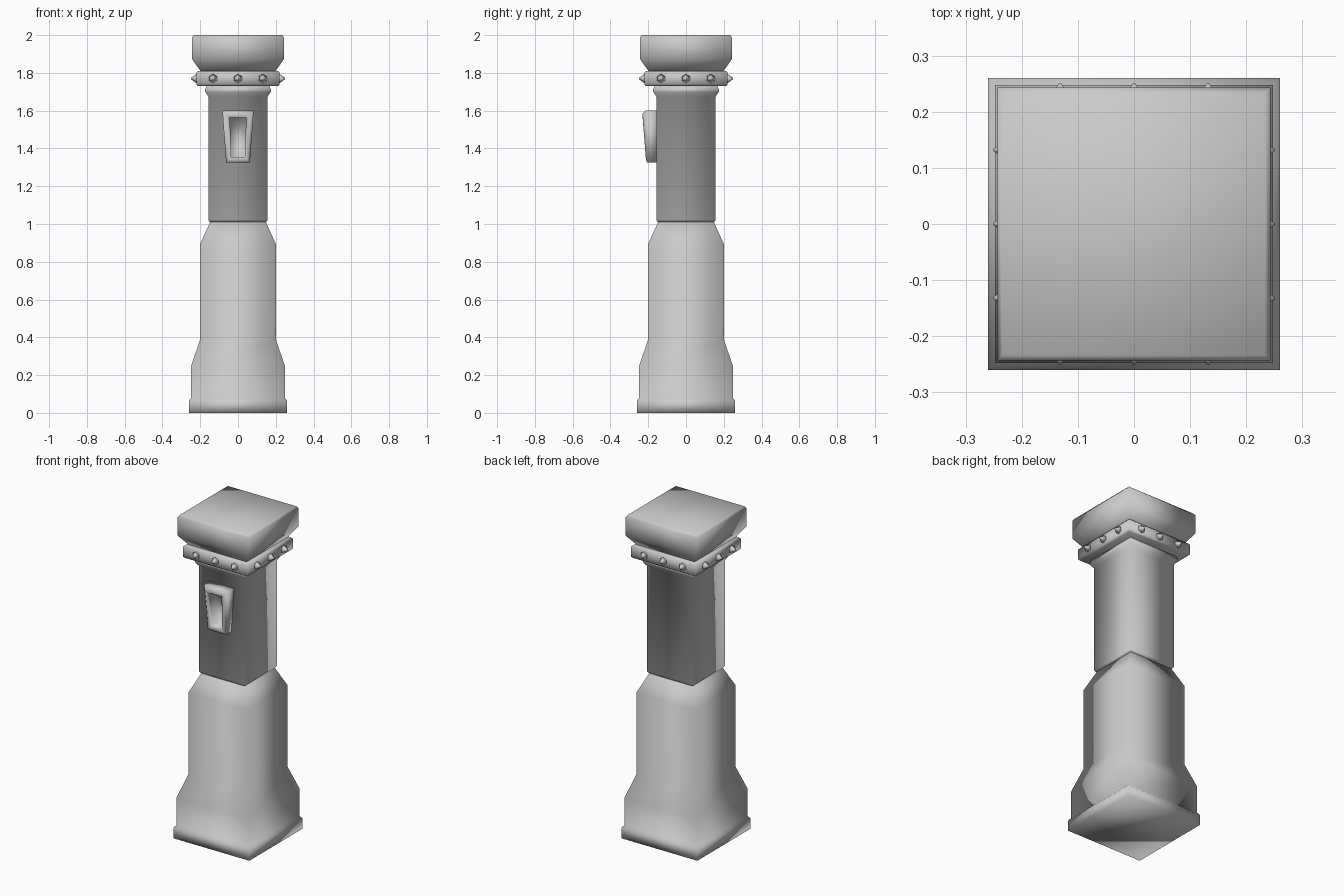
import bpy, bmesh, math
from mathutils import Matrix, Vector

if "Cube" in bpy.data.objects:
    bpy.data.objects.remove(bpy.data.objects["Cube"])


def finish(name, bm):
    bmesh.ops.recalc_face_normals(bm, faces=bm.faces)
    me = bpy.data.meshes.new(name)
    bm.to_mesh(me)
    bm.free()
    me.shade_smooth()
    ob = bpy.data.objects.new(name, me)
    bpy.context.collection.objects.link(ob)
    return ob


def loft(name, loops):
    """Skin a stack of four-point loops and cap both ends."""
    bm = bmesh.new()
    rings = [[bm.verts.new(p) for p in loop] for loop in loops]
    for a, b in zip(rings, rings[1:]):
        for i in range(4):
            j = (i + 1) % 4
            bm.faces.new((a[i], a[j], b[j], b[i]))
    bm.faces.new(rings[0])
    bm.faces.new(rings[-1])
    return finish(name, bm)


def square_column(name, profile):
    """Profile is a list of (half width, height)."""
    return loft(name, [[(-r, -r, z), (r, -r, z), (r, r, z), (-r, r, z)]
                       for r, z in profile])


# Stepped pillar parts, bottom to top
square_column("lower_body", [(.26, 0), (.26, .065), (.248, .08), (.248, .25),
                             (.2, .39), (.2, .895), (.143, 1.02)])
square_column("upper_shaft", [(.15, 1.01), (.157, 1.022), (.157, 1.675),
                              (.174, 1.7), (.174, 1.712), (.165, 1.735)])
square_column("collar", [(.212, 1.73), (.221, 1.739), (.221, 1.801), (.212, 1.81)])
square_column("cap", [(.193, 1.805), (.202, 1.815), (.243, 1.872),
                      (.243, 1.988), (.234, 2.0)])

# Pointed studs, three on each collar side
bm = bmesh.new()
for side in range(4):
    turn = Matrix.Rotation(side * math.pi / 2, 4, 'Z')
    for x in (-.132, 0, .132):
        place = turn @ Matrix.Translation((x, -.234, 1.77)) @ Matrix.Rotation(math.pi / 2, 4, 'X')
        bmesh.ops.create_cone(bm, cap_ends=True, segments=6, radius1=.026,
                              radius2=.003, depth=.032, matrix=place)
finish("collar_studs", bm)


# Tapered recessed frame on the front
def frame_loop(top_w, bot_w, top_z, bot_z, top_y, bot_y):
    return [(-bot_w, bot_y, bot_z), (bot_w, bot_y, bot_z),
            (top_w, top_y, top_z), (-top_w, top_y, top_z)]


loft("front_frame", [
    frame_loop(.083, .063, 1.6, 1.325, -.15, -.15),
    frame_loop(.083, .063, 1.6, 1.325, -.215, -.205),
    frame_loop(.066, .052, 1.583, 1.338, -.23, -.212),
    frame_loop(.052, .042, 1.57, 1.348, -.23, -.212),
    frame_loop(.043, .036, 1.562, 1.355, -.222, -.206),
    frame_loop(.043, .036, 1.562, 1.355, -.162, -.162),
])
